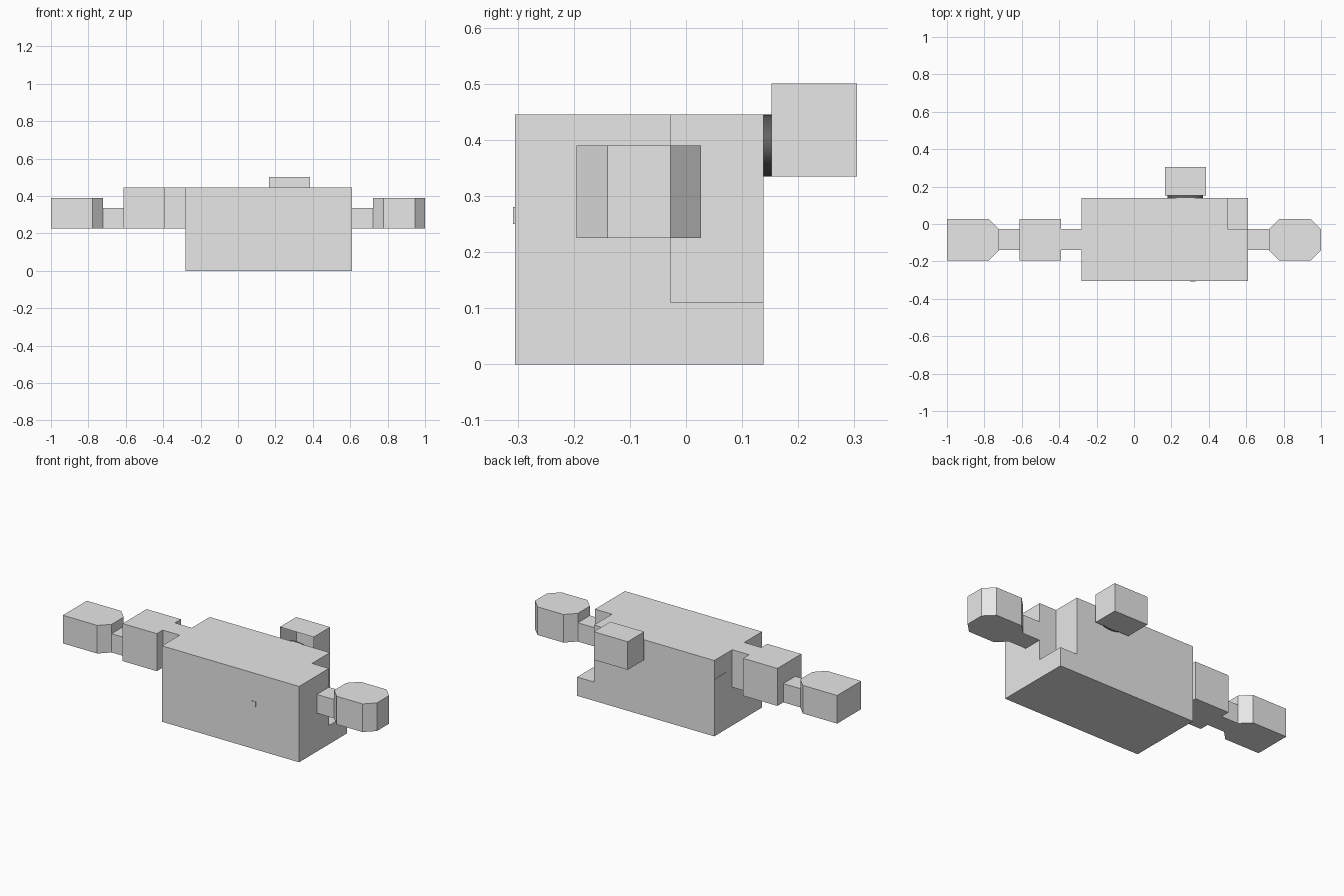
import bpy
import bmesh
import math

old = bpy.data.objects.get("Cube")
if old:
    bpy.data.objects.remove(old, do_unlink=True)


def material(name, value):
    mat = bpy.data.materials.new(name)
    mat.use_nodes = True
    color = (value, value, value, 1)
    mat.diffuse_color = color
    mat.node_tree.nodes["Principled BSDF"].inputs["Base Color"].default_value = color
    return mat


light_grey = material("light_grey", 0.8)
dark_grey = material("dark_grey", 0.12)


def prism(name, outline, low, high, mat=light_grey):
    """Extrude a plan outline between two heights."""
    bm = bmesh.new()
    base = bm.faces.new([bm.verts.new((x, y, low)) for x, y in outline])
    result = bmesh.ops.extrude_face_region(bm, geom=[base])
    top = [v for v in result["geom"] if isinstance(v, bmesh.types.BMVert)]
    bmesh.ops.translate(bm, verts=top, vec=(0, 0, high - low))
    bmesh.ops.recalc_face_normals(bm, faces=bm.faces)
    mesh = bpy.data.meshes.new(name)
    bm.to_mesh(mesh)
    bm.free()
    mesh.materials.append(mat)
    obj = bpy.data.objects.new(name, mesh)
    bpy.context.collection.objects.link(obj)
    return obj


def box(name, x, y, z):
    return prism(name, [(x[0], y[0]), (x[1], y[0]), (x[1], y[1]), (x[0], y[1])], *z)


# Main body with one upper rear corner cut away
body = box("body", (-0.28, 0.61), (-0.305, 0.138), (0, 0.445))
cutter = box("corner_cutter", (0.5, 0.8), (-0.028, 0.3), (0.11, 0.6))
cutter.hide_render = True
cutter.hide_viewport = True
cutter.display_type = 'WIRE'
cut = body.modifiers.new("corner_cut", 'BOOLEAN')
cut.operation = 'DIFFERENCE'
cut.object = cutter
cut.solver = 'EXACT'

# Side coupling and necks
neck_y, wide_y = (-0.14, -0.028), (-0.195, 0.027)
neck_z, end_z, tall_z = (0.225, 0.335), (0.225, 0.39), (0.225, 0.445)
box("coupling_neck", (-0.39, -0.28), neck_y, tall_z)
box("coupling_block", (-0.612, -0.39), wide_y, tall_z)
box("right_neck", (-0.722, -0.612), neck_y, neck_z)
box("left_neck", (0.61, 0.722), neck_y, neck_z)

# End knobs: one chamfered on the inner side, one on all corners
c = 0.055
y0, y1 = wide_y
prism("right_end", [(-1, y0), (-0.722 - c, y0), (-0.722, y0 + c),
                    (-0.722, y1 - c), (-0.722 - c, y1), (-1, y1)], *end_z)
prism("left_end", [(0.722 + c, y0), (1 - c, y0), (1, y0 + c), (1, y1 - c),
                   (1 - c, y1), (0.722 + c, y1), (0.722, y1 - c), (0.722, y0 + c)], *end_z)

# Rear housing: a thin shell open towards the body
housing = box("rear_housing", (0.165, 0.385), (0.152, 0.305), (0.335, 0.5))
bm = bmesh.new()
bm.from_mesh(housing.data)
front = [f for f in bm.faces if f.normal.y < -0.9]
bmesh.ops.delete(bm, geom=front, context='FACES')
bm.to_mesh(housing.data)
bm.free()

# Dark oval joint between body and housing
bpy.ops.mesh.primitive_cylinder_add(vertices=32, radius=1, depth=1,
                                    location=(0.275, 0.145, 0.39),
                                    rotation=(math.pi / 2, 0, 0))
joint = bpy.context.object
joint.name = "rear_joint"
joint.scale = (0.095, 0.055, 0.016)
joint.data.materials.append(dark_grey)
bpy.ops.object.shade_smooth_by_angle()

# Small plates on the body
box("front_button", (0.3, 0.33), (-0.308, -0.303), (0.25, 0.28))
box("side_plate", (-0.282, -0.278), (0.027, 0.137), neck_z)
